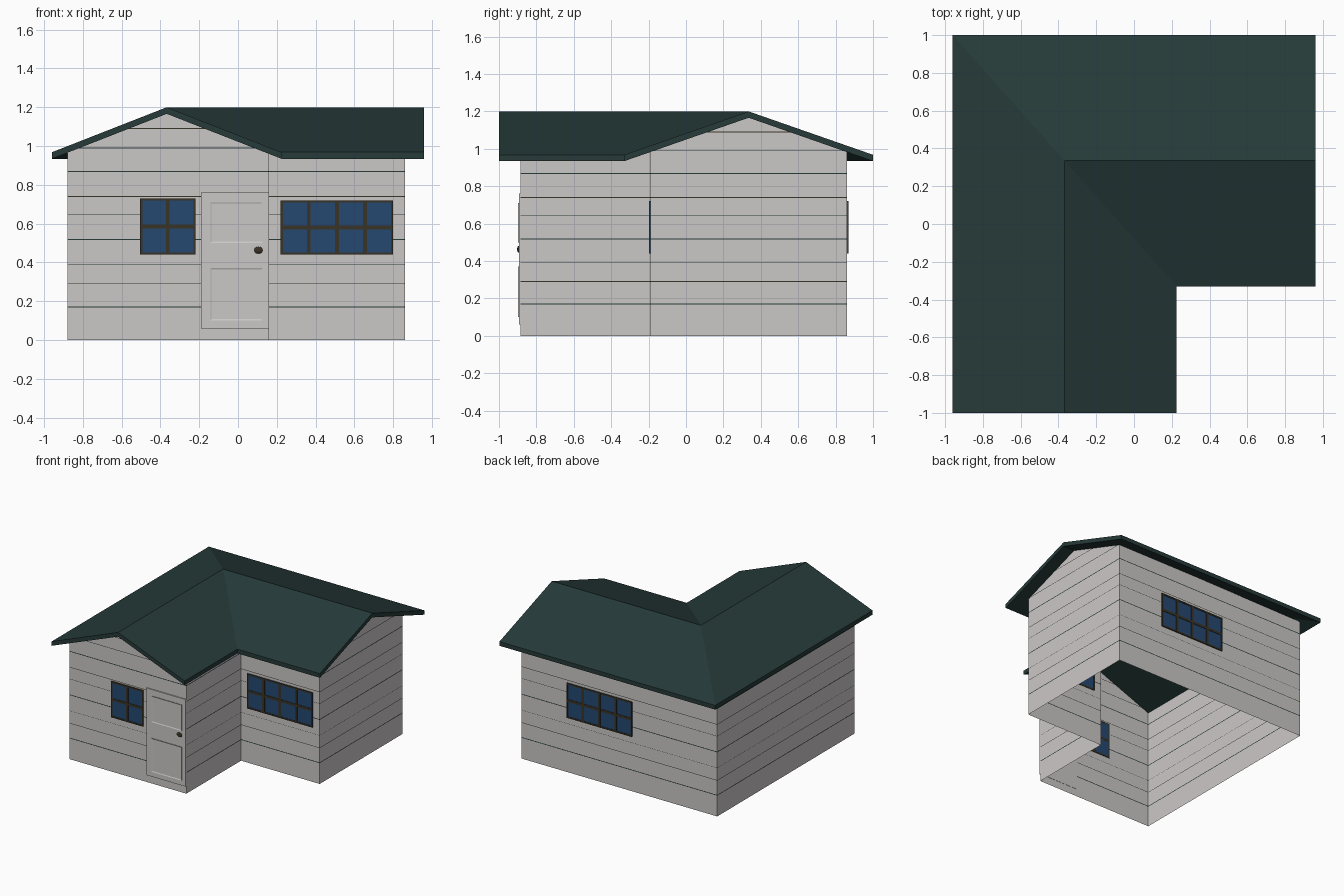
import bpy, bmesh, math
from mathutils import Vector, Matrix

if "Cube" in bpy.data.objects:
    bpy.data.objects.remove(bpy.data.objects["Cube"])


def material(name, rgb):
    m = bpy.data.materials.new(name)
    m.diffuse_color = (*rgb, 1)
    m.use_nodes = True
    m.node_tree.nodes["Principled BSDF"].inputs["Base Color"].default_value = m.diffuse_color
    return m


WALL = material("pale grey siding", (0.60, 0.58, 0.57))
ROOF = material("dark green roof", (0.019, 0.043, 0.041))
TRIM = material("olive brown trim", (0.042, 0.034, 0.019))
GLASS = material("blue glass", (0.018, 0.065, 0.165))


def finish(name, bm, *mats):
    me = bpy.data.meshes.new(name)
    bm.to_mesh(me)
    bm.free()
    for m in mats:
        me.materials.append(m)
    ob = bpy.data.objects.new(name, me)
    bpy.context.collection.objects.link(ob)
    return ob


def add_box(bm, lo, hi):
    lo, hi = Vector(lo), Vector(hi)
    mat = Matrix.Translation((lo + hi) / 2) @ Matrix.Diagonal((*(hi - lo), 1))
    return bmesh.ops.create_cube(bm, size=1, matrix=mat)["verts"]


def plate(bm, x0, x1, z0, z1, wall_y, side, out, inside=0.003):
    """Thin plate through a wall; side is -1 for front, +1 for back."""
    ys = sorted((wall_y + side * out, wall_y - side * inside))
    return add_box(bm, (x0, ys[0], z0), (x1, ys[1], z1))


# Walls: open sheet around the L plan, tops follow the roof (x, y, top)
plan = [(-.88, -.885, .973), (-.3675, -.885, 1.175), (.16, -.885, .97),
        (.16, -.19, .985), (.86, -.19, .99), (.86, .335, 1.175),
        (.86, .86, .99), (-.88, .86, .973)]
bm = bmesh.new()
low = [bm.verts.new((x, y, 0)) for x, y, t in plan]
top = [bm.verts.new(p) for p in plan]
for i in range(len(plan)):
    j = (i + 1) % len(plan)
    bm.faces.new((low[i], low[j], top[j], top[i]))

# Siding seams cut into the walls: (height, half width, colour slot)
seams = [(.17, .003, 1), (.29, .002, 2), (.39, .001, 1), (.518, .003, 1),
         (.645, .0015, 1), (.74, .002, 2), (.868, .003, 1),
         (.99, .002, 1), (1.09, .002, 2)]
for z, w, slot in seams:
    for h in (z - w, z + w):
        bmesh.ops.bisect_plane(bm, geom=bm.verts[:] + bm.edges[:] + bm.faces[:],
                               plane_co=(0, 0, h), plane_no=(0, 0, 1))
for f in bm.faces:
    zs = [v.co.z for v in f.verts]
    for z, w, slot in seams:
        if min(zs) > z - w - 1e-4 and max(zs) < z + w + 1e-4:
            f.material_index = slot
finish("walls", bm, WALL, ROOF, TRIM)

# Roof: two crossing gables with a hip at the back corner
EAVE, RIDGE, THICK = 0.968, 1.2, 0.034
RX, RY = -.3675, .335
bm = bmesh.new()
v = {k: bm.verts.new(p) for k, p in dict(
    front_left=(-.96, -1, EAVE), front_ridge=(RX, -1, RIDGE),
    front_right=(.225, -1, EAVE), valley=(.225, -.33, EAVE),
    right_front=(.96, -.33, EAVE), right_ridge=(.96, RY, RIDGE),
    right_back=(.96, 1, EAVE), hip=(-.96, 1, EAVE),
    apex=(RX, RY, RIDGE)).items()}
for names in ("front_left front_ridge apex hip",
              "front_ridge front_right valley apex",
              "valley right_front right_ridge apex",
              "right_ridge right_back hip apex"):
    bm.faces.new([v[n] for n in names.split()])
ext = bmesh.ops.extrude_face_region(bm, geom=bm.faces[:], use_keep_orig=True)
for g in ext["geom"]:
    if isinstance(g, bmesh.types.BMVert):
        g.co.z -= THICK
bmesh.ops.recalc_face_normals(bm, faces=bm.faces[:])
finish("roof", bm, ROOF)


# Windows: glass plate with frame and glazing bars
def window(name, x0, x1, z0, z1, wall_y, side, cols):
    bm = bmesh.new()
    plate(bm, x0, x1, z0, z1, wall_y, side, .005)
    finish(name + "_glass", bm, GLASS)
    bm = bmesh.new()
    e, b = .012, .01
    for i in range(cols + 1):
        c = x0 + (x1 - x0) * i / cols
        plate(bm, max(x0, c - b) if i else x0,
              x0 + e if i == 0 else min(x1, c + b), z0, z1, wall_y, side, .009, .004)
    for a, c in ((z0, z0 + e), ((z0 + z1) / 2 - b, (z0 + z1) / 2 + b), (z1 - e, z1)):
        plate(bm, x0, x1, a, c, wall_y, side, .0085, .0035)
    finish(name + "_frame", bm, TRIM)


window("small_front_window", -.505, -.22, .44, .73, -.885, -1, 2)
window("wide_front_window", .22, .80, .44, .72, -.19, -1, 4)
window("back_window", -.125, .455, .44, .72, .86, 1, 4)

# Door with two recessed panels
bm = bmesh.new()
plate(bm, -.19, .16, .06, .76, -.885, -1, .009, .002)
for z0, z1 in ((.10, .37), (.50, .71)):
    verts = plate(bm, -.143, .127, z0, z1, -.885, -1, .013, -.008)
    face = min({f for q in verts for f in q.link_faces},
               key=lambda f: f.calc_center_median().y)
    bmesh.ops.inset_region(bm, faces=[face], thickness=.01, depth=-.003)
finish("door", bm, WALL)

# Door knob
bm = bmesh.new()
bmesh.ops.create_uvsphere(bm, u_segments=10, v_segments=6, radius=1,
                          matrix=Matrix.Translation((.105, -.895, .463))
                          @ Matrix.Diagonal((.025, .008, .018, 1)))
finish("door_knob", bm, TRIM)
